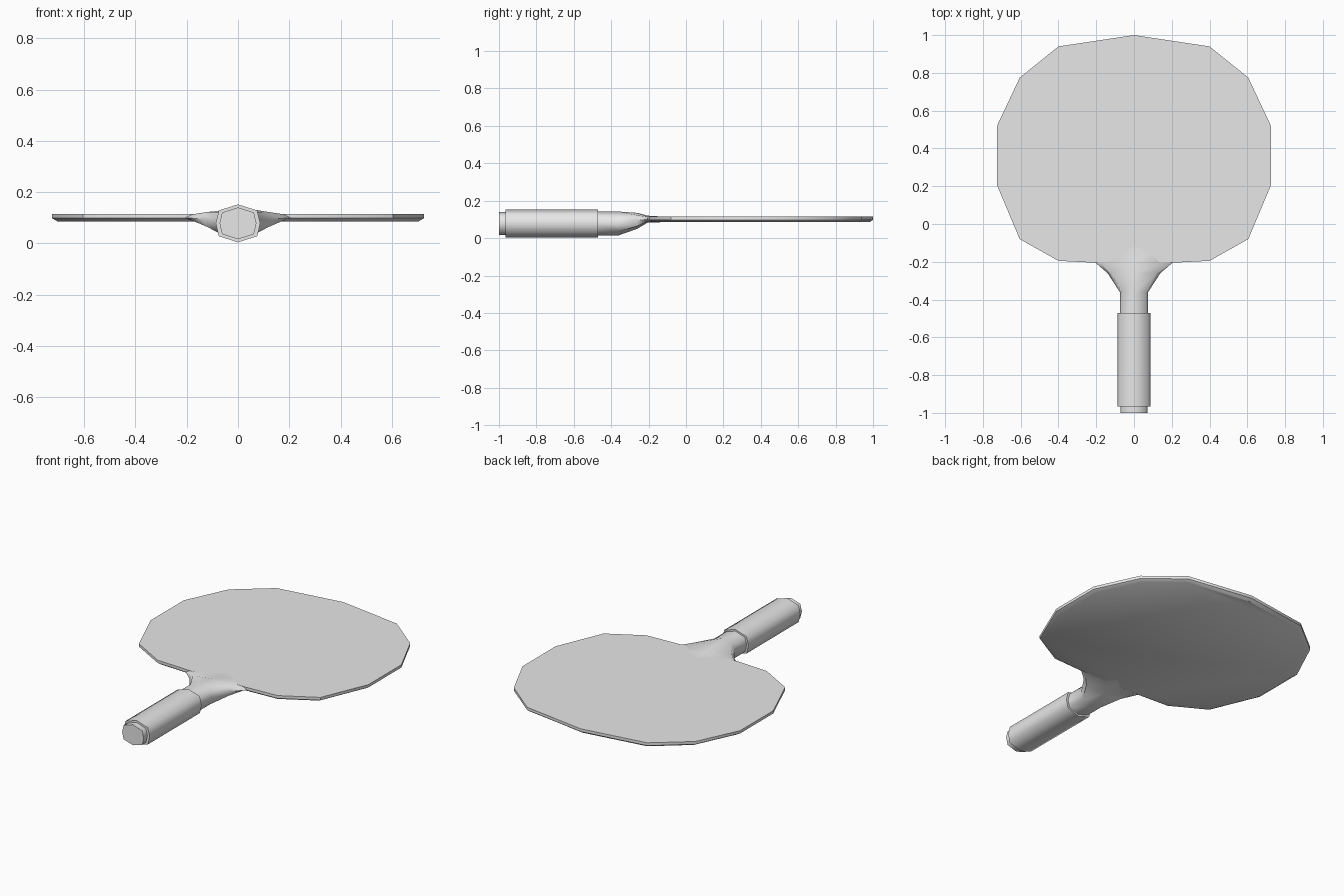
import bpy, bmesh
from math import radians

cube = bpy.data.objects.get("Cube")
if cube:
    bpy.data.objects.remove(cube)

grey = bpy.data.materials.new("plain grey")
grey.use_nodes = True
GREY = (0.8, 0.8, 0.8, 1)
grey.diffuse_color = GREY
grey.node_tree.nodes["Principled BSDF"].inputs["Base Color"].default_value = GREY


def loft(name, rings, angle):
    """Skin a list of matching closed rings and cap both ends."""
    bm = bmesh.new()
    loops = [[bm.verts.new(p) for p in ring] for ring in rings]
    n = len(loops[0])
    for a, b in zip(loops, loops[1:]):
        for i in range(n):
            j = (i + 1) % n
            bm.faces.new((a[i], a[j], b[j], b[i]))
    bm.faces.new(loops[0])
    bm.faces.new(loops[-1])
    bmesh.ops.recalc_face_normals(bm, faces=bm.faces)
    mesh = bpy.data.meshes.new(name)
    bm.to_mesh(mesh)
    bm.free()
    mesh.materials.append(grey)
    obj = bpy.data.objects.new(name, mesh)
    bpy.context.collection.objects.link(obj)
    bpy.ops.object.select_all(action="DESELECT")
    obj.select_set(True)
    bpy.context.view_layer.objects.active = obj
    bpy.ops.object.shade_smooth_by_angle(angle=radians(angle))
    return obj


def section(y, half_width, top, bottom, side=0.078):
    """Eight-sided cross-section, wide at the side height."""
    w = half_width * 0.86
    up, down = side + (top - side) * 0.68, side + (bottom - side) * 0.68
    return [(0, y, top), (w, y, up), (half_width, y, side), (w, y, down),
            (0, y, bottom), (-w, y, down), (-half_width, y, side), (-w, y, up)]


# Handle: end cap and grip
loft("handle_end_cap", [section(y, 0.072, 0.14, 0.016) for y in (-1, -0.95)], 60)
loft("handle_grip", [section(y, 0.087, 0.152, 0.004) for y in (-0.965, -0.47)], 60)

# Neck: round by the grip, flaring and flattening into the blade
loft("neck", [section(-0.48, 0.075, 0.142, 0.015),
              section(-0.36, 0.075, 0.142, 0.015),
              section(-0.26, 0.14, 0.135, 0.05, 0.095),
              section(-0.205, 0.205, 0.12, 0.083, 0.1),
              section(-0.1, 0.205, 0.114, 0.086, 0.1)], 60)

# Blade: faceted outline with a chamfered lower rim
half = [(0.205, -0.205), (0.4, -0.195), (0.605, -0.08), (0.725, 0.205),
        (0.725, 0.52), (0.605, 0.775), (0.4, 0.94)]
outline = half + [(0, 1)] + [(-x, y) for x, y in reversed(half)]


def blade_ring(z, scale):
    return [(x * scale, 0.4 + (y - 0.4) * scale, z) for x, y in outline]


loft("blade", [blade_ring(0.115, 1), blade_ring(0.098, 1), blade_ring(0.085, 0.97)], 35)
